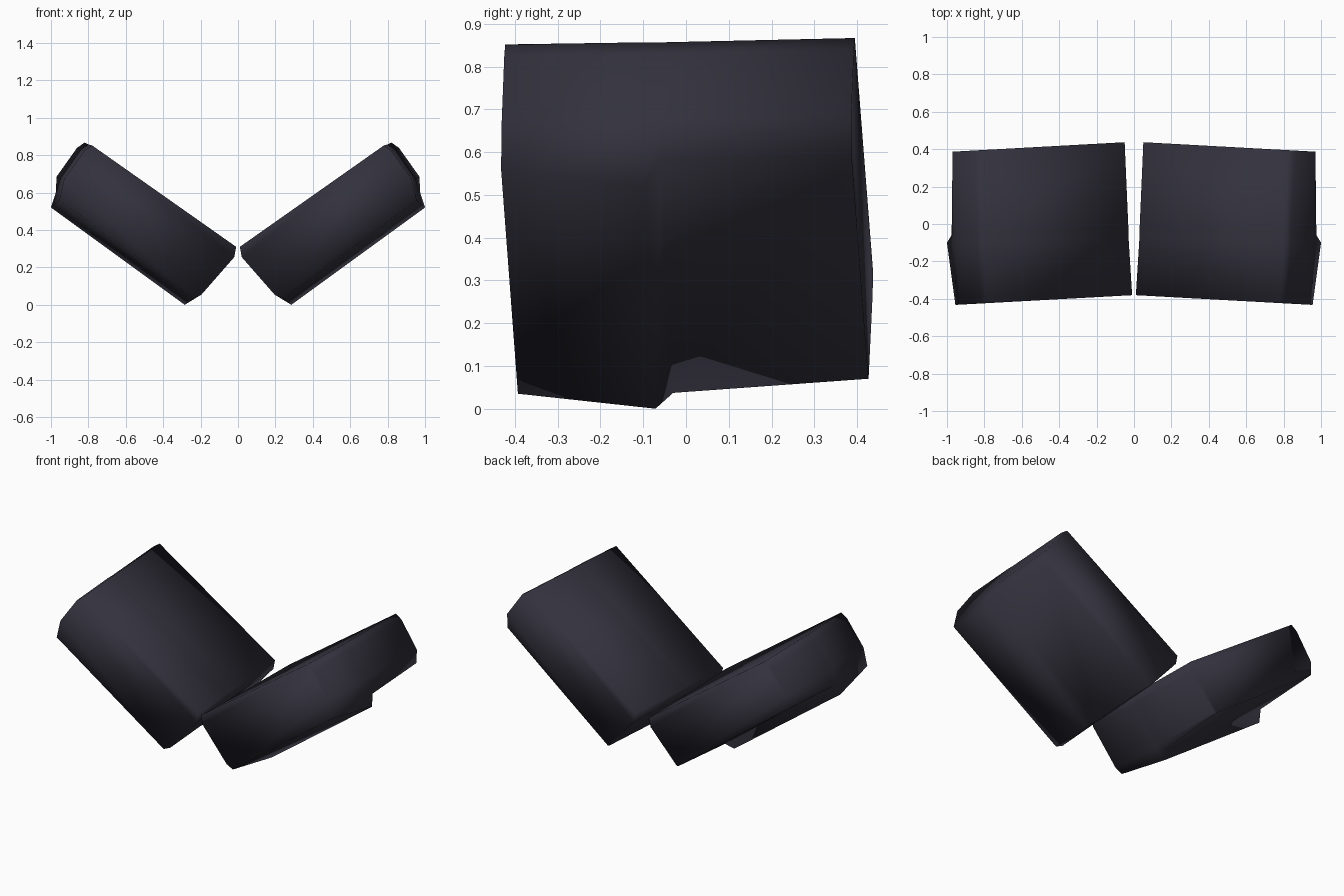
import bpy
import bmesh
import math

cube = bpy.data.objects.get("Cube")
if cube:
    bpy.data.objects.remove(cube, do_unlink=True)

# Single dark charcoal material
charcoal = bpy.data.materials.new("dark_charcoal")
charcoal.use_nodes = True
colour = (0.033, 0.031, 0.046, 1.0)
charcoal.diffuse_color = colour
charcoal.node_tree.nodes["Principled BSDF"].inputs["Base Color"].default_value = colour

# Slanted cross-section (x, z): inner end first, then outer end
INNER_END = [(0.03, 0.315), (0.04, 0.26), (0.215, 0.06)]
OUTER_END = [(0.95, 0.675), (0.84, 0.83), (0.80, 0.857)]

# Stations front to back: y at the inner end, skew along x,
# slide of the section, and the two underside corners
STATIONS = [
    (-0.38, -0.055, (-0.02, -0.005), (0.24, 0.035), (0.955, 0.56)),
    (-0.06, -0.04, (0.0, 0.0), (0.285, 0.0), (1.0, 0.52)),
    (-0.02, -0.04, (0.0, 0.0), (0.25, 0.037), (0.975, 0.58)),
    (0.44, -0.055, (0.02, 0.01), (0.245, 0.07), (0.968, 0.60)),
]


def section(y, skew, slide, low_inner, low_outer):
    """Closed ring of points for one station of the slab."""
    def moved(points):
        return [(x + slide[0], z + slide[1]) for x, z in points]
    ring = moved(INNER_END) + [low_inner, low_outer] + moved(OUTER_END)
    return [(x, y + skew * x, z) for x, z in ring]


def build_slab(name, side):
    """Loft the stations into a slab with a stepped underside."""
    bm = bmesh.new()
    rings = [[bm.verts.new((side * x, y, z)) for x, y, z in section(*s)]
             for s in STATIONS]
    for near, far in zip(rings, rings[1:]):
        count = len(near)
        for i in range(count):
            j = (i + 1) % count
            bm.faces.new((near[i], near[j], far[j], far[i]))
    # Front and back caps
    bm.faces.new(rings[0])
    bm.faces.new(rings[-1])
    bmesh.ops.recalc_face_normals(bm, faces=bm.faces)
    mesh = bpy.data.meshes.new(name)
    bm.to_mesh(mesh)
    bm.free()
    mesh.materials.append(charcoal)
    # Soft shading across the whole slab
    for face in mesh.polygons:
        face.use_smooth = True
    slab = bpy.data.objects.new(name, mesh)
    bpy.context.collection.objects.link(slab)
    return slab


# Mirrored pair
build_slab("left_slab", 1)
build_slab("right_slab", -1)
